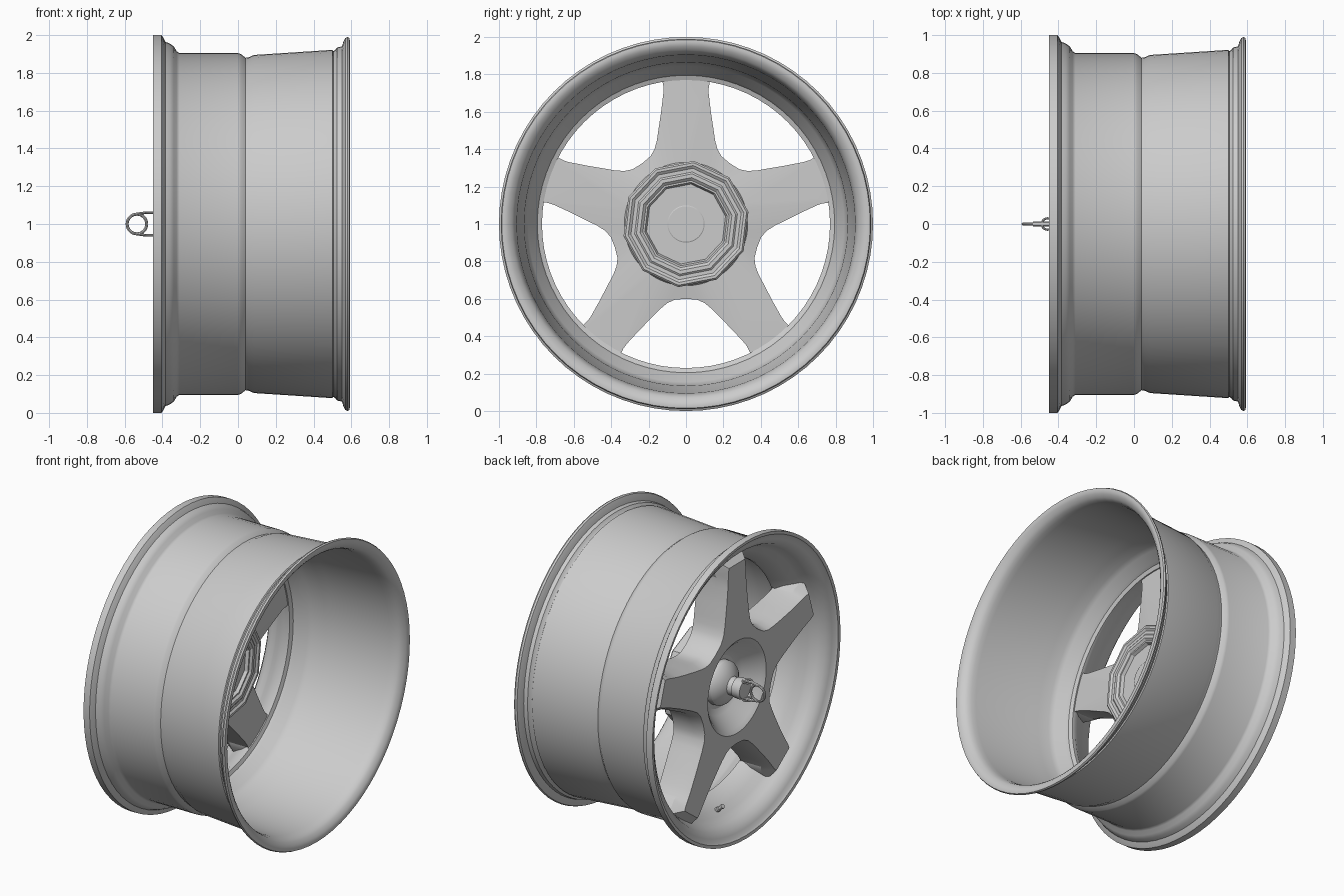
import bpy, bmesh, math
from math import sin, cos, pi, radians

if "Cube" in bpy.data.objects:
    bpy.data.objects.remove(bpy.data.objects["Cube"])


def finish(name, bm, angle=30):
    bmesh.ops.remove_doubles(bm, verts=bm.verts, dist=1e-5)
    bmesh.ops.recalc_face_normals(bm, faces=bm.faces)
    me = bpy.data.meshes.new(name)
    bm.to_mesh(me)
    bm.free()
    ob = bpy.data.objects.new(name, me)
    bpy.context.collection.objects.link(ob)
    bpy.ops.object.select_all(action='DESELECT')
    ob.select_set(True)
    bpy.context.view_layer.objects.active = ob
    bpy.ops.object.shade_smooth_by_angle(angle=radians(angle))
    return ob


def loft(name, rings, closed=False, angle=30):
    """Skin a list of equal-length point rings."""
    bm = bmesh.new()
    vs = [[bm.verts.new(p) for p in ring] for ring in rings]
    n = len(vs[0])
    last = len(vs) if closed else len(vs) - 1
    for i in range(last):
        a, b = vs[i], vs[(i + 1) % len(vs)]
        for j in range(n):
            k = (j + 1) % n
            bm.faces.new((a[j], a[k], b[k], b[j]))
    if not closed:
        bm.faces.new(vs[0])
        bm.faces.new(vs[-1])
    return finish(name, bm, angle)


def circle(r, x, n, start=0.0):
    return [(x, r * cos(start + 2 * pi * i / n), 1 + r * sin(start + 2 * pi * i / n))
            for i in range(n)]


def lathe(name, prof, n, start=0.0, closed=False, angle=30):
    """Turn (radius, x) points around the wheel axis."""
    return loft(name, [circle(r, x, n, start) for r, x in prof], closed, angle)


# rim barrel: outer side front to back, then inner side back to front
lathe("rim", [
    (1.0, -.45), (1.0, -.405), (.985, -.395), (.965, -.385), (.955, -.36),
    (.94, -.34), (.915, -.325), (.905, -.31), (.905, 0), (.9, .015),
    (.88, .04), (.882, .055), (.895, .085), (.922, .5), (.915, .505), (.922, .515),
    (.935, .525), (.94, .55), (.965, .558), (.985, .568), (.99, .58),
    (.985, .59), (.97, .592), (.95, .585), (.93, .57), (.918, .555), (.91, .53),
    (.905, .5), (.88, .09), (.865, .04), (.86, -.04), (.845, -.07), (.805, -.125),
    (.795, -.145), (.77, -.155), (.77, -.18), (.83, -.265), (.86, -.305), (.875, -.325),
    (.89, -.36), (.91, -.4), (.945, -.425), (.97, -.435), (.98, -.447)],
    72, closed=True, angle=40)

# five-spoke star: half outlines as (distance along spoke, half width)
wide = [(.885, .135), (.79, .132), (.765, .12), (.7, .121), (.6, .133), (.5, .148),
        (.45, .155), (.4, .168), (.362, .19), (.324, .235)]
face = [(.83, .085), (.8, .092), (.765, .093), (.7, .097), (.6, .108), (.5, .122),
        (.45, .13), (.395, .143), (.352, .168), (.305, .222)]


def star(half, x):
    pts = []
    for s in range(5):
        a = pi / 2 + s * 2 * pi / 5
        side = [(u, -w) for u, w in reversed(half[:-1])] + half
        pts += [(x, u * cos(a) - w * sin(a), 1 + u * sin(a) + w * cos(a)) for u, w in side]
    return pts


n = 5 * (2 * len(wide) - 1)
start = pi / 2 - 2 * pi / n * (len(wide) - 1.5)
loft("spokes", [
    circle(.1, -.25, n, start), circle(.17, -.25, n, start), circle(.21, -.27, n, start),
    circle(.285, -.36, n, start), circle(.31, -.38, n, start),
    star(face, -.38), star(wide, -.31), star(wide, -.165),
    circle(.33, -.155, n, start), circle(.31, -.12, n, start), circle(.1, -.12, n, start)],
    angle=25)

# ten-sided stepped hub on the back
lathe("hub_back", [
    (.34, -.165), (.34, -.065), (.33, -.055), (.315, -.055), (.3, -.065),
    (.28, -.065), (.27, -.058), (.25, -.058), (.235, -.07), (.225, -.07),
    (.215, -.09), (.1, -.09)], 10, radians(11), angle=20)
lathe("hub_back_boss", [(.1, -.12), (.1, -.084), (.095, -.081)], 24, angle=20)

# centre nut and stem on the front
lathe("centre_nut", [
    (.145, -.24), (.143, -.285), (.13, -.305), (.085, -.335), (.06, -.345), (.055, -.375),
    (.065, -.38), (.068, -.425), (.06, -.44), (.03, -.445)], 32)


def torus(name, loc, R, r, axis):
    """Small wire ring around the y or z axis."""
    rings = []
    for i in range(28):
        a = 2 * pi * i / 28
        ring = []
        for j in range(8):
            b = 2 * pi * j / 8
            d, h = R + r * cos(b), r * sin(b)
            q = (d * cos(a), d * sin(a), h) if axis == 'z' else (d * cos(a), h, d * sin(a))
            ring.append(tuple(c + o for c, o in zip(loc, q)))
        rings.append(ring)
    return loft(name, rings, closed=True)


# pull ring with its clips
torus("pull_ring", (-.535, 0, 1), .052, .008, 'y')
for s, tag in ((1, "upper"), (-1, "lower")):
    z = 1 + s * .06
    torus(tag + "_clip_eye", (-.458, 0, z), .03, .006, 'z')
    path = [(-.425, z), (-.49, z), (-.535, 1 + s * .053)]
    rings = []
    for x, pz in path:
        rings.append([(x, .012 * cos(k * pi / 4), pz + .007 * sin(k * pi / 4)) for k in range(8)])
    loft(tag + "_clip", rings)

# tyre valve on the sloping floor of the bottom window
rings = []
for r, h in ((.016, 0), (.016, .02), (.011, .024), (.011, .045), (.015, .047), (.015, .062)):
    c = (-.27 - h * .75, .06, .165 + h * .65)
    rings.append([(c[0] + .65 * r * cos(t), c[1] + r * sin(t), c[2] + .75 * r * cos(t))
                  for t in (2 * pi * i / 12 for i in range(12))])
loft("valve", rings)
